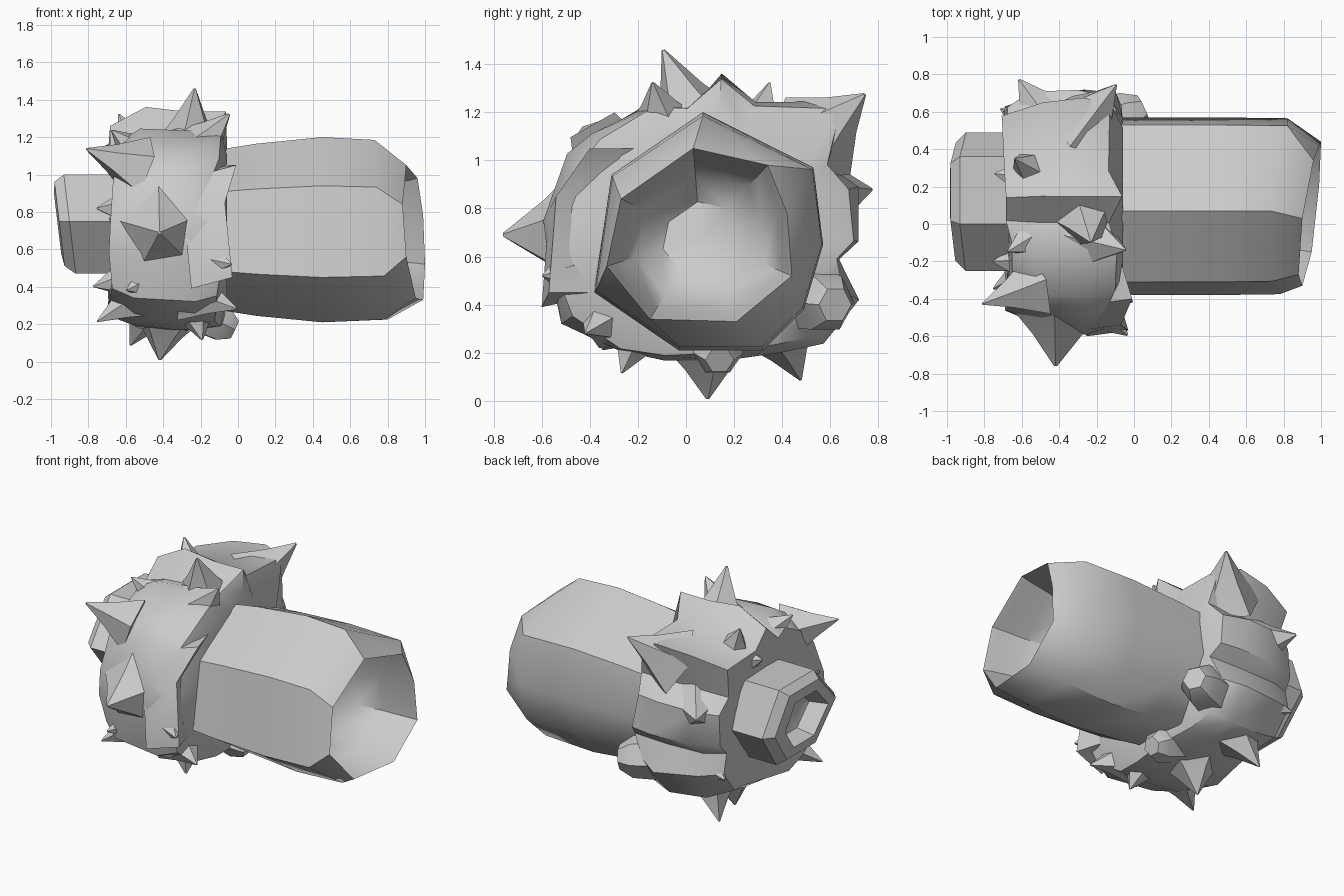
import bpy, bmesh, math, random
from mathutils import Vector

random.seed(4)
grey = bpy.data.materials.new("plain grey")
grey.diffuse_color = (0.6, 0.6, 0.6, 1)


def finish(name, bm, angle):
    bmesh.ops.recalc_face_normals(bm, faces=bm.faces)
    me = bpy.data.meshes.new(name)
    bm.to_mesh(me)
    bm.free()
    ob = bpy.data.objects.new(name, me)
    bpy.context.collection.objects.link(ob)
    me.materials.append(grey)
    bpy.ops.object.select_all(action='DESELECT')
    ob.select_set(True)
    bpy.context.view_layer.objects.active = ob
    bpy.ops.object.shade_smooth_by_angle(angle=math.radians(angle))
    return ob


def loft(name, rings, angle, cap_start=True, cap_end=True):
    """Skin a list of equal-length point rings."""
    bm = bmesh.new()
    rows = [[bm.verts.new(p) for p in r] for r in rings]
    n = len(rows[0])
    for a, b in zip(rows, rows[1:]):
        for i in range(n):
            j = (i + 1) % n
            bm.faces.new((a[i], a[j], b[j], b[i]))
    for row, on in ((rows[0], cap_start), (rows[-1], cap_end)):
        if on:
            c = sum((v.co for v in row), Vector()) / n
            m = bm.verts.new(c)
            for i in range(n):
                bm.faces.new((row[i], row[(i + 1) % n], m))
    return finish(name, bm, angle)


def scaled(outline, c, sy, sz):
    return [(c[0] + (y - c[0]) * sy, c[1] + (z - c[1]) * sz) for y, z in outline]


# Barrel: eight-sided body, slanted mouth and rounded hollow
body = [(0.07, 1.2), (0.53, 0.97), (0.57, 0.65), (0.49, 0.38),
        (0.32, 0.21), (-0.03, 0.21), (-0.38, 0.45), (-0.31, 0.94)]
mouth = [(0.03, 1.05), (0.34, 0.98), (0.42, 0.78), (0.44, 0.52),
         (0.21, 0.33), (-0.15, 0.34), (-0.33, 0.56), (-0.27, 0.84)]
mouth_x = [0.90, 0.96, 0.99, 1.0, 0.99, 0.95, 0.90, 0.88]
shoulder_x = [0.73, 0.82, 0.82, 0.82, 0.80, 0.78, 0.78, 0.74]
mid = (0.1, 0.7)
rings = []
for x, sy, sz in ((-0.12, 1.0, 0.86), (0.1, 1.0, 0.93), (0.45, 1.0, 1.0)):
    rings.append([(x, y, z) for y, z in scaled(body, mid, sy, sz)])
rings.append([(x, y, z) for x, (y, z) in zip(shoulder_x, scaled(body, mid, 0.99, 0.97))])
rings.append([(x, y, z) for x, (y, z) in zip(mouth_x, mouth)])
for depth, s in ((0.05, 0.96), (0.22, 0.88), (0.36, 0.7), (0.45, 0.4)):
    rings.append([(x - depth, y, z) for x, (y, z)
                  in zip(mouth_x, scaled(mouth, (0.06, 0.68), s, s))])
loft("barrel", rings, 42)

# Collar: lumpy ring around the barrel root
lumps = [(0.0, 1.25), (0.15, 1.38), (0.3, 1.27), (0.68, 1.25), (0.62, 1.0),
         (0.75, 0.9), (0.75, 0.66), (0.67, 0.58), (0.72, 0.42), (0.57, 0.24),
         (0.4, 0.2), (0.15, 0.16), (-0.1, 0.15), (-0.3, 0.18), (-0.52, 0.32),
         (-0.6, 0.55), (-0.6, 0.75), (-0.5, 1.03), (-0.4, 1.12), (-0.15, 1.26)]
core = (0.1, 0.72)
rings = []
for x, s, jitter in ((-0.67, 0.4, 0), (-0.68, 0.82, 0.03), (-0.52, 0.95, 0.05),
                     (-0.27, 0.98, 0.05), (-0.1, 0.92, 0.04), (-0.06, 0.72, 0.0)):
    ring = []
    for y, z in scaled(lumps, core, s, s):
        k = 1 + random.uniform(-jitter, jitter * 0.5)
        ring.append((x + random.uniform(-jitter, jitter),
                     core[0] + (y - core[0]) * k, core[1] + (z - core[1]) * k))
    rings.append(ring)
loft("collar", rings, 40)


# Spikes: flared thorns rooted in the collar: tip, root, root width
def spike(name, tip, root, width, sides=5):
    tip, root = Vector(tip), Vector(root)
    axis = tip - root
    turn = axis.to_track_quat('Z', 'Y')
    rows = []
    for t, w in ((0.0, 1.0), (0.5, 0.45), (0.97, 0.03)):
        rows.append([root + axis * t + turn @ Vector(
            (math.cos(a) * w * width, math.sin(a) * w * width, 0))
            for a in (2 * math.pi * i / sides + 0.4 for i in range(sides))])
    loft(name, rows, 45)


spikes = [
    ((-0.23, -0.10, 1.47), (-0.27, 0.06, 1.10), 0.22),
    ((-0.42, -0.77, 0.69), (-0.40, -0.42, 0.70), 0.30),
    ((-0.42, 0.09, 0.00), (-0.38, 0.08, 0.28), 0.24),
    ((-0.82, -0.43, 1.14), (-0.52, -0.33, 1.03), 0.18),
    ((-0.04, -0.14, 1.33), (-0.25, -0.08, 1.10), 0.19),
    ((-0.03, -0.60, 0.52), (-0.22, -0.42, 0.55), 0.18),
    ((0.00, -0.42, 0.28), (-0.25, -0.30, 0.36), 0.17),
    ((-0.09, 0.75, 1.28), (-0.28, 0.52, 1.08), 0.22),
    ((-0.58, 0.48, 0.08), (-0.45, 0.38, 0.32), 0.18),
    ((-0.62, 0.78, 0.88), (-0.45, 0.52, 0.85), 0.22),
    ((-0.64, 0.35, 1.33), (-0.52, 0.28, 1.08), 0.16),
    ((-0.78, -0.22, 0.40), (-0.55, -0.14, 0.45), 0.15),
    ((-0.76, -0.35, 0.21), (-0.50, -0.22, 0.36), 0.16),
    ((-0.75, 0.27, 1.12), (-0.55, 0.24, 1.05), 0.15),
    ((-0.76, -0.20, 0.82), (-0.55, -0.20, 0.82), 0.15),
    ((-0.19, -0.27, 0.11), (-0.25, -0.18, 0.34), 0.18),
    ((-0.72, 0.62, 0.45), (-0.50, 0.50, 0.50), 0.17),
    ((-0.60, -0.52, 0.38), (-0.42, -0.35, 0.45), 0.18),
    ((-0.68, -0.15, 1.24), (-0.50, -0.05, 1.08), 0.16),
]
for i, (tip, root, width) in enumerate(spikes):
    spike("spike_%02d" % (i + 1), tip, root, width)

# Side ridge: long fin running down the front corner
fin = [(-0.01, -0.40, 1.05), (-0.07, -0.54, 0.85), (-0.03, -0.57, 0.45)]
rings = [[(x, y, z), (x - 0.22, y - 0.03, z - 0.06), (x - 0.2, y + 0.25, z), (x - 0.06, y + 0.2, z)]
         for x, y, z in fin]
loft("side_ridge", rings, 35)

# Knobs: blunt lumps at the back and underside
for i, (tip, root, w) in enumerate((((0.05, 0.62, 0.40), (-0.25, 0.48, 0.43), 0.15),
                                    ((-0.02, 0.14, 0.17), (-0.25, 0.12, 0.28), 0.12))):
    tip, root = Vector(tip), Vector(root)
    turn = (tip - root).to_track_quat('Z', 'Y')
    loft("knob_%d" % (i + 1),
         [[root.lerp(tip, t) + turn @ Vector((math.cos(a) * w * s, math.sin(a) * w * s, 0))
           for a in (math.pi * k / 3 for k in range(6))]
          for t, s in ((0, 1.0), (0.75, 0.85), (1, 0.5))], 35)

# Rear nozzle: six-sided stub with a tilted rim and recessed hole
hexagon = [(0.0, 1.0), (0.36, 1.0), (0.49, 0.72), (0.3, 0.47), (-0.05, 0.47), (-0.25, 0.75)]
nc = (0.12, 0.74)
rings = []
for x, s in ((-0.6, 1.0), (-0.9, 1.0), (-0.955, 0.85), (-0.965, 0.6), (-0.85, 0.5), (-0.82, 0.25)):
    tilt = 0.12 if x < -0.7 else 0
    rings.append([(x - tilt * (z - nc[1]), y, z) for y, z in scaled(hexagon, nc, s, s)])
loft("rear_nozzle", rings, 28)
